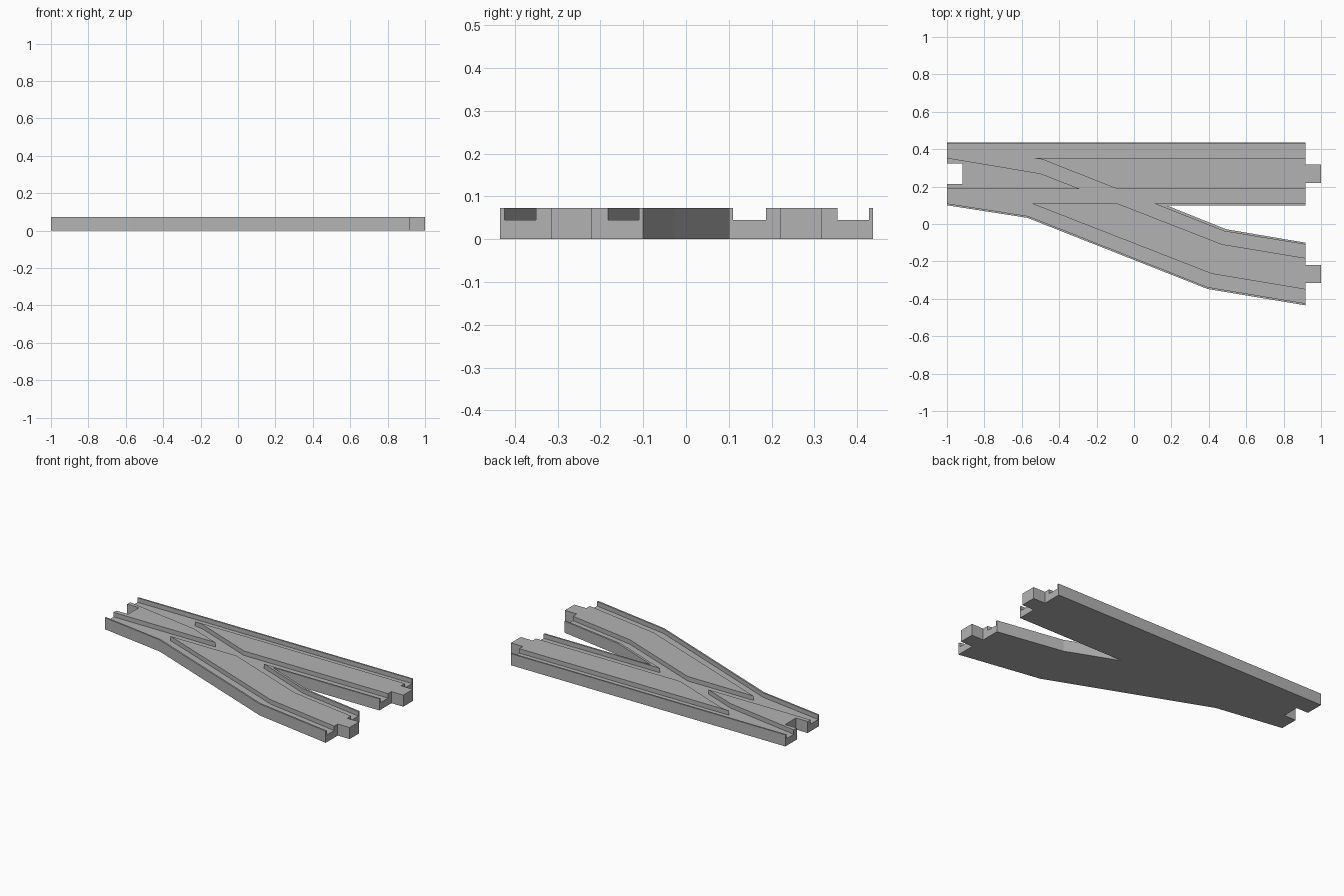
import bpy, bmesh

if "Cube" in bpy.data.objects:
    bpy.data.objects.remove(bpy.data.objects["Cube"])

H, FLOOR = 0.073, 0.045      # overall height, groove floor
END = 0.917                  # board end, tabs reach x = 1

grey = bpy.data.materials.new("light grey")
grey.diffuse_color = (0.45, 0.45, 0.45, 1)
grey.use_nodes = True
grey.node_tree.nodes["Principled BSDF"].inputs["Base Color"].default_value = grey.diffuse_color


def prism(name, outline, z0, z1):
    """Extrude a closed xy outline from z0 to z1."""
    bm = bmesh.new()
    face = bm.faces.new([bm.verts.new((x, y, z0)) for x, y in outline])
    top = bmesh.ops.extrude_face_region(bm, geom=[face])
    verts = [v for v in top["geom"] if isinstance(v, bmesh.types.BMVert)]
    bmesh.ops.translate(bm, verts=verts, vec=(0, 0, z1 - z0))
    bmesh.ops.recalc_face_normals(bm, faces=bm.faces)
    mesh = bpy.data.meshes.new(name)
    bm.to_mesh(mesh)
    bm.free()
    mesh.materials.append(grey)
    obj = bpy.data.objects.new(name, mesh)
    bpy.context.collection.objects.link(obj)
    return obj


def tab(y0, y1):
    """Connector tab on the right end, listed upwards."""
    return [(END, y0), (1, y0), (1, y1), (END, y1)]


# Board: forked outline with two tabs and one socket
outline = [(-1, 0.10), (-0.57, 0.033), (0.395, -0.348), (END, -0.435)]
outline += tab(-0.315, -0.22)
outline += [(END, -0.10), (0.493, -0.028), (0.172, 0.10), (END, 0.10)]
outline += tab(0.22, 0.317)
outline += [(END, 0.437), (-1, 0.437)]
outline += [(-1, 0.323), (-0.918, 0.323), (-0.918, 0.215), (-1, 0.215)]
board = prism("track_board", outline, 0, H)


def groove(name, upper, lower):
    """Cut a wheel groove between two edge paths, running past both ends."""
    def extend(path):
        (x0, y0), (x1, y1) = path[:2]
        (x2, y2), (x3, y3) = path[-2:]
        first = (x0 - 0.1, y0 - 0.1 * (y1 - y0) / (x1 - x0))
        last = (x3 + 0.1, y3 + 0.1 * (y3 - y2) / (x3 - x2))
        return [first] + path[1:-1] + [last]
    cutter = prism(name, extend(upper) + extend(lower)[::-1], FLOOR, H + 0.05)
    cutter.hide_render = True
    cutter.hide_set(True)
    mod = board.modifiers.new(name, "BOOLEAN")
    mod.operation = "DIFFERENCE"
    mod.solver = "EXACT"
    mod.object = cutter


# Straight grooves
for name, y0, y1 in (("straight_groove_back", 0.354, 0.427),
                     ("straight_groove_front", 0.11, 0.187)):
    groove(name, [(-1, y1), (END, y1)], [(-1, y0), (END, y0)])

# Diverging grooves
groove("branch_groove_back",
       [(-1, 0.425), (-0.49, 0.345), (0.483, -0.039), (END, -0.11)],
       [(-1, 0.354), (-0.50, 0.27), (0.47, -0.108), (END, -0.182)])
groove("branch_groove_front",
       [(-1, 0.187), (-0.556, 0.113), (0.415, -0.266), (END, -0.35)],
       [(-1, 0.11), (-0.567, 0.043), (0.393, -0.337), (END, -0.424)])
